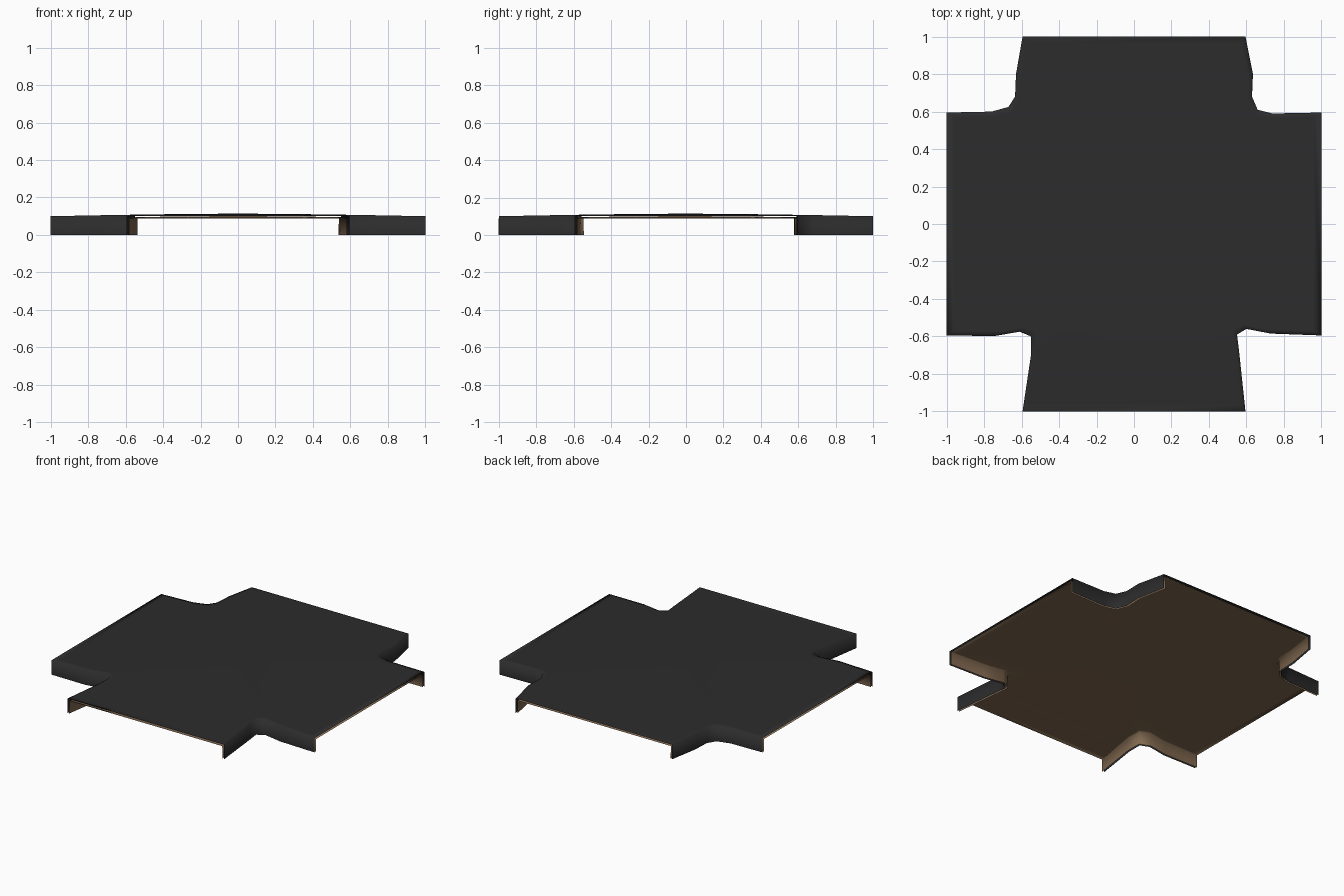
import bpy, bmesh

if "Cube" in bpy.data.objects:
    bpy.data.objects.remove(bpy.data.objects["Cube"])

def material(name, rgb):
    m = bpy.data.materials.new(name)
    m.diffuse_color = (*rgb, 1)
    m.use_nodes = True
    m.node_tree.nodes["Principled BSDF"].inputs["Base Color"].default_value = m.diffuse_color
    return m

# Worn notch profiles, counter-clockwise from one arm end to the next
NOTCHES = [
    [(1, .595), (.74, .59), (.66, .61), (.63, .68), (.635, .80), (.595, 1)],
    [(-.595, 1), (-.63, .80), (-.635, .68), (-.67, .625), (-.76, .60), (-1, .595)],
    [(-1, -.595), (-.745, -.598), (-.61, -.575), (-.55, -.60), (-.55, -.70), (-.595, -1)],
    [(.595, -1), (.56, -.67), (.55, -.59), (.60, -.56), (.73, -.585), (1, -.595)],
]
outline = [p for notch in NOTCHES for p in notch]
N = len(outline)

def height(x, y):
    return 0.114 - 0.014 * max(abs(x), abs(y)) ** 1.5

bm = bmesh.new()

# Gently domed crossing top, made of shrinking rings
rings = [[bm.verts.new((x * s, y * s, height(x * s, y * s))) for x, y in outline]
         for s in (1, .96, .8, .45)]
centre = bm.verts.new((0, 0, height(0, 0)))
for outer, inner in zip(rings, rings[1:]):
    for i in range(N):
        j = (i + 1) % N
        bm.faces.new((outer[i], outer[j], inner[j], inner[i]))
for i in range(N):
    bm.faces.new((rings[-1][i], rings[-1][(i + 1) % N], centre))

# Vertical skirts in the four corner notches; arm ends stay open
base = [bm.verts.new((x, y, 0)) for x, y in outline]
for i in range(N):
    if (i + 1) % len(NOTCHES[0]):
        j = (i + 1) % N
        bm.faces.new((base[i], base[j], rings[0][j], rings[0][i]))

mesh = bpy.data.meshes.new("crossing_tile")
bm.to_mesh(mesh)
bm.free()
tile = bpy.data.objects.new("crossing_tile", mesh)
bpy.context.collection.objects.link(tile)
mesh.materials.append(material("dark_surface", (.025, .025, .025)))
mesh.materials.append(material("brown_lining", (.22, .14, .08)))

# Brown lining sheet just inside the dark surface, with an open rim
lining = tile.modifiers.new("lining", 'SOLIDIFY')
lining.thickness = 0.013
lining.offset = -1
lining.use_even_offset = True
lining.use_rim = False
lining.material_offset = 1

bpy.context.view_layer.objects.active = tile
tile.select_set(True)
bpy.ops.object.shade_smooth()
